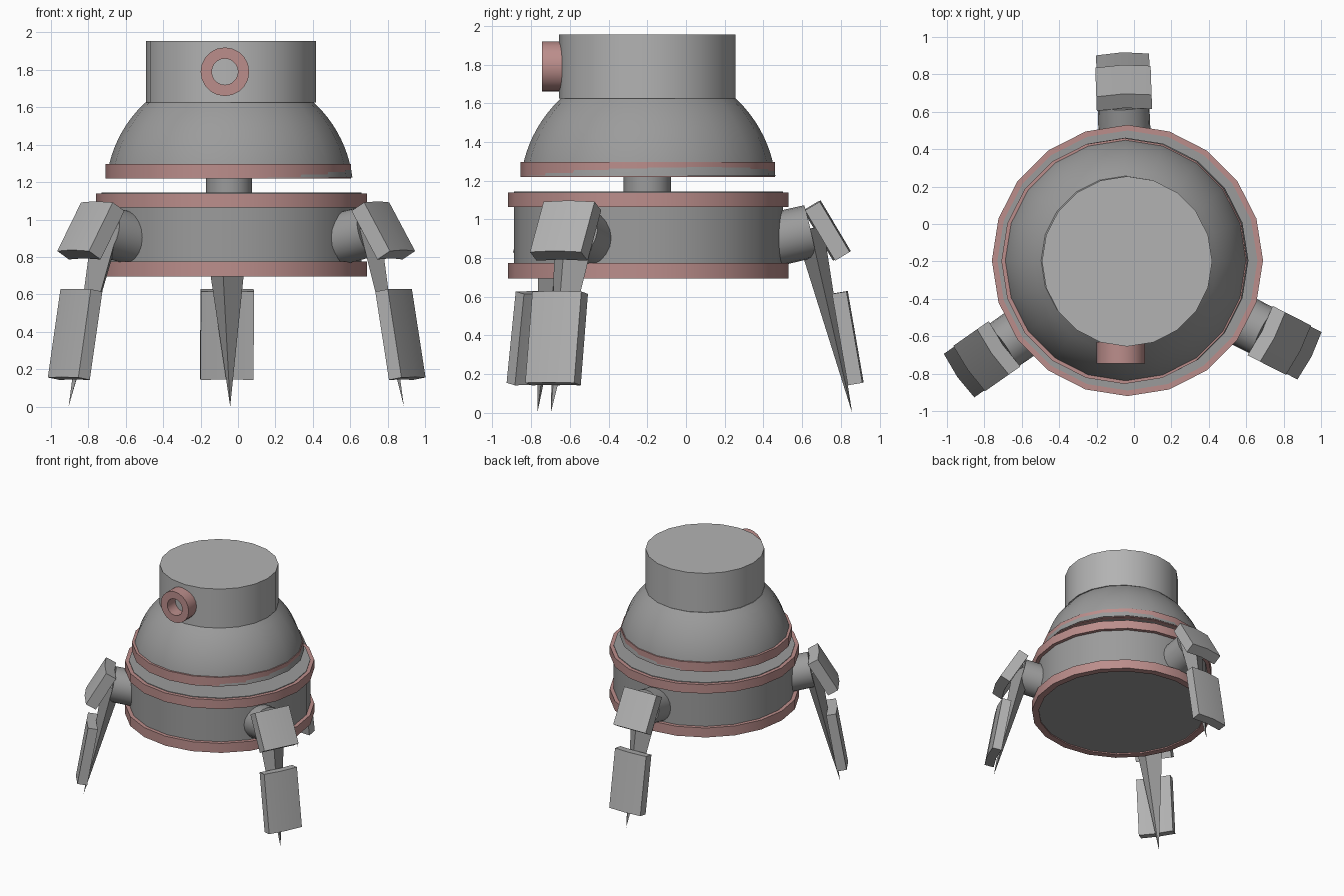
import bpy, bmesh
from math import sin, cos, pi, radians, sqrt
from mathutils import Matrix, Vector

if "Cube" in bpy.data.objects:
    bpy.data.objects.remove(bpy.data.objects["Cube"])

CX, CY = -0.035, -0.195      # main axis of the body


def material(name, r, g, b):
    m = bpy.data.materials.new(name)
    m.diffuse_color = (r, g, b, 1)
    m.use_nodes = True
    m.node_tree.nodes["Principled BSDF"].inputs["Base Color"].default_value = m.diffuse_color
    return m


pink = material("dusty_red", 0.50, 0.27, 0.26)
light = material("light_metal", 0.45, 0.45, 0.45)
dark = material("dark_metal", 0.33, 0.33, 0.33)


def finish(name, bm, mat, smooth=False, matrix=None):
    if matrix:
        bm.transform(matrix)
    bmesh.ops.recalc_face_normals(bm, faces=bm.faces)
    me = bpy.data.meshes.new(name)
    bm.to_mesh(me)
    bm.free()
    ob = bpy.data.objects.new(name, me)
    bpy.context.collection.objects.link(ob)
    me.materials.append(mat)
    if smooth:
        bpy.ops.object.select_all(action='DESELECT')
        ob.select_set(True)
        bpy.context.view_layer.objects.active = ob
        bpy.ops.object.shade_smooth_by_angle(angle=radians(30))
    return ob


def lathe(name, profile, mat, x=CX, y=CY, sides=20, ring=False, matrix=None):
    """Turn (radius, z) points round z; ring closes the profile, otherwise ends are capped."""
    bm = bmesh.new()
    loops = [[bm.verts.new((r * cos(2 * pi * i / sides), r * sin(2 * pi * i / sides), z))
              for i in range(sides)] for r, z in profile]
    pairs = list(zip(loops, loops[1:]))
    if ring:
        pairs.append((loops[-1], loops[0]))
    else:
        bm.faces.new(loops[0])
        bm.faces.new(loops[-1])
    for a, b in pairs:
        for i in range(sides):
            j = (i + 1) % sides
            bm.faces.new((a[i], a[j], b[j], b[i]))
    return finish(name, bm, mat, True, matrix or Matrix.Translation((x, y, 0)))


def band(name, ri, ro, z0, z1, **kw):
    return lathe(name, [(ri, z0), (ro, z0), (ro, z1), (ri, z1)], pink, ring=True, **kw)


# Lower drum with its two trim rings
lathe("lower_drum", [(0.695, 0.705), (0.695, 1.145)], dark)
band("drum_bottom_ring", 0.67, 0.725, 0.695, 0.775)
band("drum_top_ring", 0.68, 0.725, 1.065, 1.14)

# Neck, dome and dome ring
lathe("neck", [(0.122, 1.12), (0.122, 1.24)], dark, x=-0.048, y=-0.2)
zs = [1.225 + 0.4 * i / 10 for i in range(11)]
lathe("dome", [(sqrt(0.662 ** 2 - (z - 1.141) ** 2), z) for z in zs], dark, x=-0.045)
band("dome_ring", 0.62, 0.657, 1.22, 1.297, x=-0.052, y=-0.198)

# Head cylinder and eye tube
lathe("head", [(0.455, 1.625), (0.455, 1.955)], light, x=-0.037, y=-0.2)
band("eye_tube", 0.07, 0.13, 0, 0.115,
     matrix=Matrix.Translation((-0.07, -0.63, 1.79)) @ Matrix.Rotation(pi / 2, 4, 'X'))


def plate(name, top, bottom, half_w, thick, frame, crown=0.012, shift=-0.012):
    """Slab between two (radius, z) points with a slightly crowned outer face."""
    a, b = Vector((top[0], shift, top[1])), Vector((bottom[0], shift, bottom[1]))
    d = (b - a).normalized()
    out = Vector((-d.z, 0, d.x))
    section = [(-half_w, -thick / 2), (0, -thick / 2 + crown), (half_w, -thick / 2),
               (half_w, thick / 2 - crown), (0, thick / 2), (-half_w, thick / 2 - crown)]
    bm = bmesh.new()
    ends = [[bm.verts.new(p + out * t + Vector((0, w, 0))) for w, t in section] for p in (a, b)]
    bm.faces.new(ends[0])
    bm.faces.new(ends[1])
    for i in range(6):
        j = (i + 1) % 6
        bm.faces.new((ends[0][i], ends[0][j], ends[1][j], ends[1][i]))
    return finish(name, bm, light, True, frame)


# Three legs, each modelled along +x and turned into place
for side, angle, slide in (("back", 92, 0.003), ("left", 215, -0.008), ("right", -27, 0)):
    frame = (Matrix.Translation((CX, CY, 0)) @ Matrix.Rotation(radians(angle), 4, 'Z')
             @ Matrix.Translation((slide, 0, 0)))

    # hip stub, tilted upwards
    hip = frame @ Matrix.Translation((0.58, -0.008, 0.88)) @ Matrix.Rotation(radians(77), 4, 'Y')
    lathe(side + "_hip", [(0.14, 0), (0.138, 0.26)], dark, matrix=hip)

    # armour plates
    plate(side + "_upper_plate", (0.845, 1.072), (1.0, 0.812), 0.148, 0.10, frame)
    plate(side + "_lower_plate", (0.985, 0.622), (1.067, 0.15), 0.142, 0.088, frame)

    # four-sided spike running down to the ground
    bm = bmesh.new()
    base = [bm.verts.new(p) for p in ((0.76, 0.03, 0.93), (0.83, 0.12, 0.95),
                                      (0.90, -0.02, 0.97), (0.83, -0.12, 0.95))]
    tip = bm.verts.new((1.05, -0.03, 0.0))
    bm.faces.new(base)
    for i in range(4):
        bm.faces.new((base[i], base[(i + 1) % 4], tip))
    finish(side + "_spike", bm, dark, matrix=frame)
